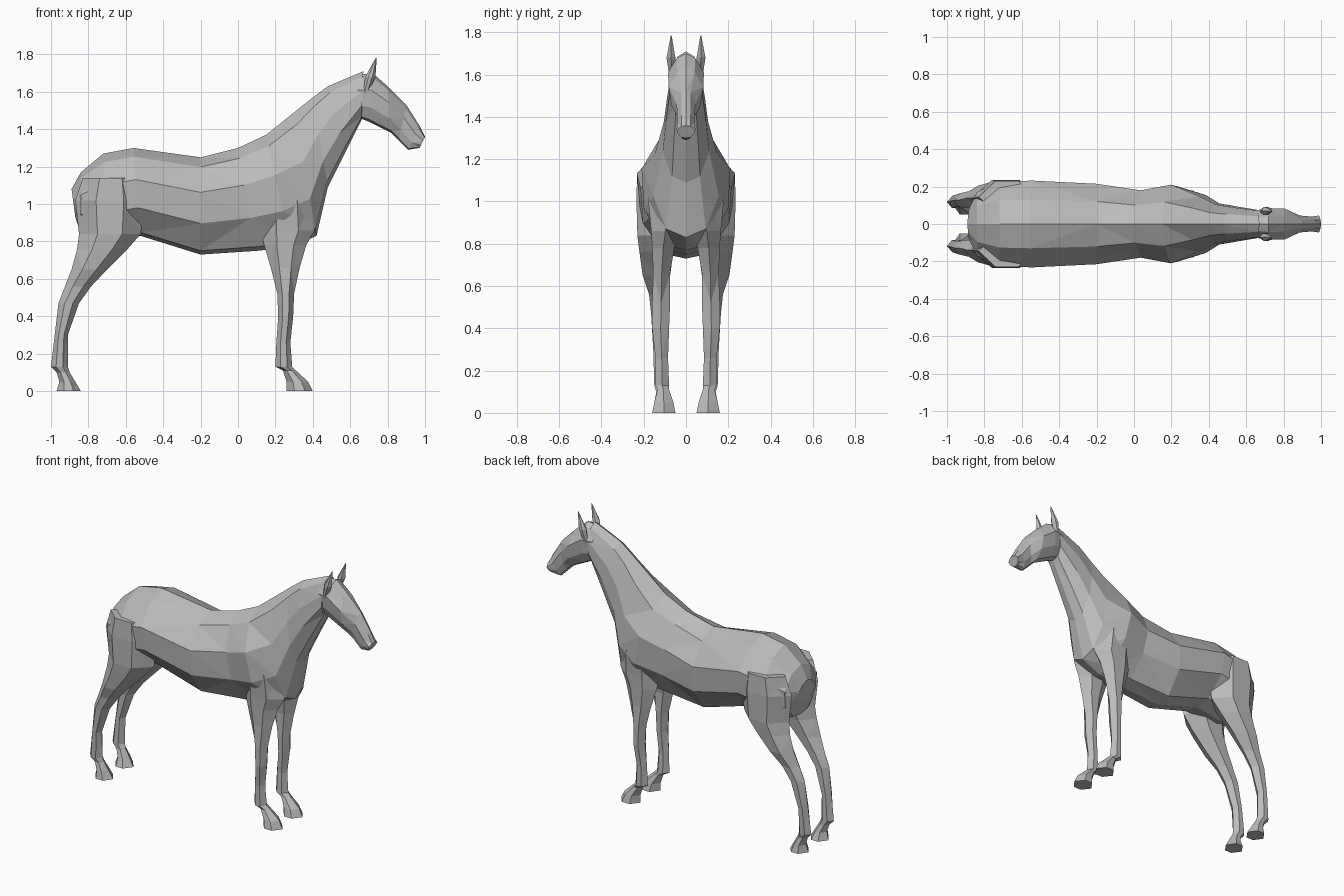
import bpy
import bmesh
from mathutils import Vector

default_cube = bpy.data.objects.get("Cube")
if default_cube:
    bpy.data.objects.remove(default_cube, do_unlink=True)

# One plain coat colour for the whole animal
coat = bpy.data.materials.new("grey_coat")
coat.use_nodes = True
coat_colour = (0.5, 0.5, 0.5, 1)
coat.diffuse_color = coat_colour
coat.node_tree.nodes["Principled BSDF"].inputs["Base Color"].default_value = coat_colour


def loft(name, rings):
    """Skin a row of equal-sized rings, cap both ends, leave faces flat."""
    bm = bmesh.new()
    loops = [[bm.verts.new(point) for point in ring] for ring in rings]
    count = len(loops[0])
    for first, second in zip(loops, loops[1:]):
        for i in range(count):
            j = (i + 1) % count
            bm.faces.new((first[i], first[j], second[j], second[i]))
    bm.faces.new(loops[0])
    bm.faces.new(loops[-1])
    bmesh.ops.triangulate(bm, faces=bm.faces[:], quad_method='SHORT_EDGE')
    bmesh.ops.recalc_face_normals(bm, faces=bm.faces[:])
    mesh = bpy.data.meshes.new(name)
    bm.to_mesh(mesh)
    bm.free()
    mesh.materials.append(coat)
    obj = bpy.data.objects.new(name, mesh)
    bpy.context.collection.objects.link(obj)
    return obj


def slice_ring(top, bottom, width, section):
    """Symmetric ring between a top and bottom point (x, z)."""
    top = Vector((top[0], 0, top[1]))
    bottom = Vector((bottom[0], 0, bottom[1]))
    left = [top.lerp(bottom, drop) + Vector((0, width * spread, 0))
            for drop, spread in section]
    right = [Vector((p.x, -p.y, p.z)) for p in reversed(left)]
    return [top] + left + [bottom] + right


def leg_ring(z, back, front, inner, outer, side):
    """Six-sided horizontal ring, with ridges at the front and back."""
    middle = (inner + outer) / 2
    near_back = back + (front - back) * 0.3
    near_front = back + (front - back) * 0.7
    outline = [(back, middle), (near_back, outer), (near_front, outer),
               (front, middle), (near_front, inner), (near_back, inner)]
    return [(x, y * side, z) for x, y in outline]


# Trunk and neck: top point, bottom point, half width
barrel = [(0.1, 0.56), (0.36, 1), (0.68, 0.95), (0.96, 0.45)]
neck = [(0.1, 0.55), (0.4, 0.95), (0.7, 1), (0.94, 0.6)]
trunk = [
    ((-0.89, 1.08), (-0.87, 0.93), 0.08, barrel),
    ((-0.84, 1.17), (-0.84, 0.84), 0.17, barrel),
    ((-0.72, 1.27), (-0.72, 0.8), 0.225, barrel),
    ((-0.56, 1.3), (-0.52, 0.83), 0.232, barrel),
    ((-0.2, 1.25), (-0.2, 0.73), 0.215, barrel),
    ((0, 1.3), (0.1, 0.75), 0.18, barrel),
    ((0.15, 1.37), (0.28, 0.77), 0.21, barrel),
    ((0.3, 1.49), (0.42, 0.83), 0.155, neck),
    ((0.4, 1.57), (0.48, 1.09), 0.11, neck),
    ((0.48, 1.63), (0.57, 1.27), 0.095, neck),
    ((0.67, 1.71), (0.66, 1.45), 0.075, neck),
]
loft("trunk_and_neck", [slice_ring(*station) for station in trunk])

# Head: poll, cheeks, nose, muzzle
skull = [(0.08, 0.5), (0.35, 1), (0.7, 0.85), (0.95, 0.45)]
head = [
    ((0.63, 1.69), (0.65, 1.46), 0.07),
    ((0.72, 1.7), (0.7, 1.44), 0.085),
    ((0.8, 1.63), (0.82, 1.38), 0.082),
    ((0.9, 1.53), (0.86, 1.34), 0.045),
    ((0.97, 1.42), (0.91, 1.29), 0.04),
    ((1, 1.36), (0.97, 1.3), 0.045),
]
loft("head", [slice_ring(*station, skull) for station in head])

# Legs: height, back, front, inner side, outer side
front_leg = [
    (0, 0.26, 0.4, 0.05, 0.16),
    (0.05, 0.26, 0.375, 0.06, 0.15),
    (0.11, 0.24, 0.31, 0.08, 0.135),
    (0.13, 0.2, 0.29, 0.08, 0.145),
    (0.26, 0.205, 0.28, 0.085, 0.145),
    (0.4, 0.215, 0.295, 0.08, 0.16),
    (0.52, 0.21, 0.3, 0.075, 0.16),
    (0.66, 0.175, 0.33, 0.075, 0.155),
    (0.78, 0.14, 0.365, 0.055, 0.16),
    (0.86, 0.12, 0.41, 0.03, 0.165),
    (1.02, 0.12, 0.4, 0.02, 0.18),
]
hind_leg = [
    (0, -0.97, -0.84, 0.05, 0.16),
    (0.05, -0.955, -0.87, 0.07, 0.15),
    (0.1, -0.97, -0.9, 0.085, 0.14),
    (0.13, -1, -0.91, 0.085, 0.15),
    (0.3, -0.98, -0.91, 0.09, 0.155),
    (0.47, -0.96, -0.85, 0.09, 0.165),
    (0.56, -0.925, -0.785, 0.085, 0.175),
    (0.65, -0.89, -0.7, 0.075, 0.205),
    (0.76, -0.86, -0.59, 0.06, 0.22),
    (0.84, -0.85, -0.52, 0.04, 0.23),
    (1.02, -0.87, -0.5, 0.04, 0.235),
    (1.14, -0.83, -0.53, 0.06, 0.23),
]

for side, label in ((1, "left"), (-1, "right")):
    loft(label + "_front_leg", [leg_ring(*row, side) for row in front_leg])
    loft(label + "_hind_leg", [leg_ring(*row, side) for row in hind_leg])
    # Ears taper from a broad base to a tip
    ear = [(1.6, 0.67, 0.7, 0.05, 0.08),
           (1.68, 0.68, 0.735, 0.05, 0.092),
           (1.785, 0.738, 0.742, 0.068, 0.072)]
    loft(label + "_ear", [leg_ring(*row, side) for row in ear])
